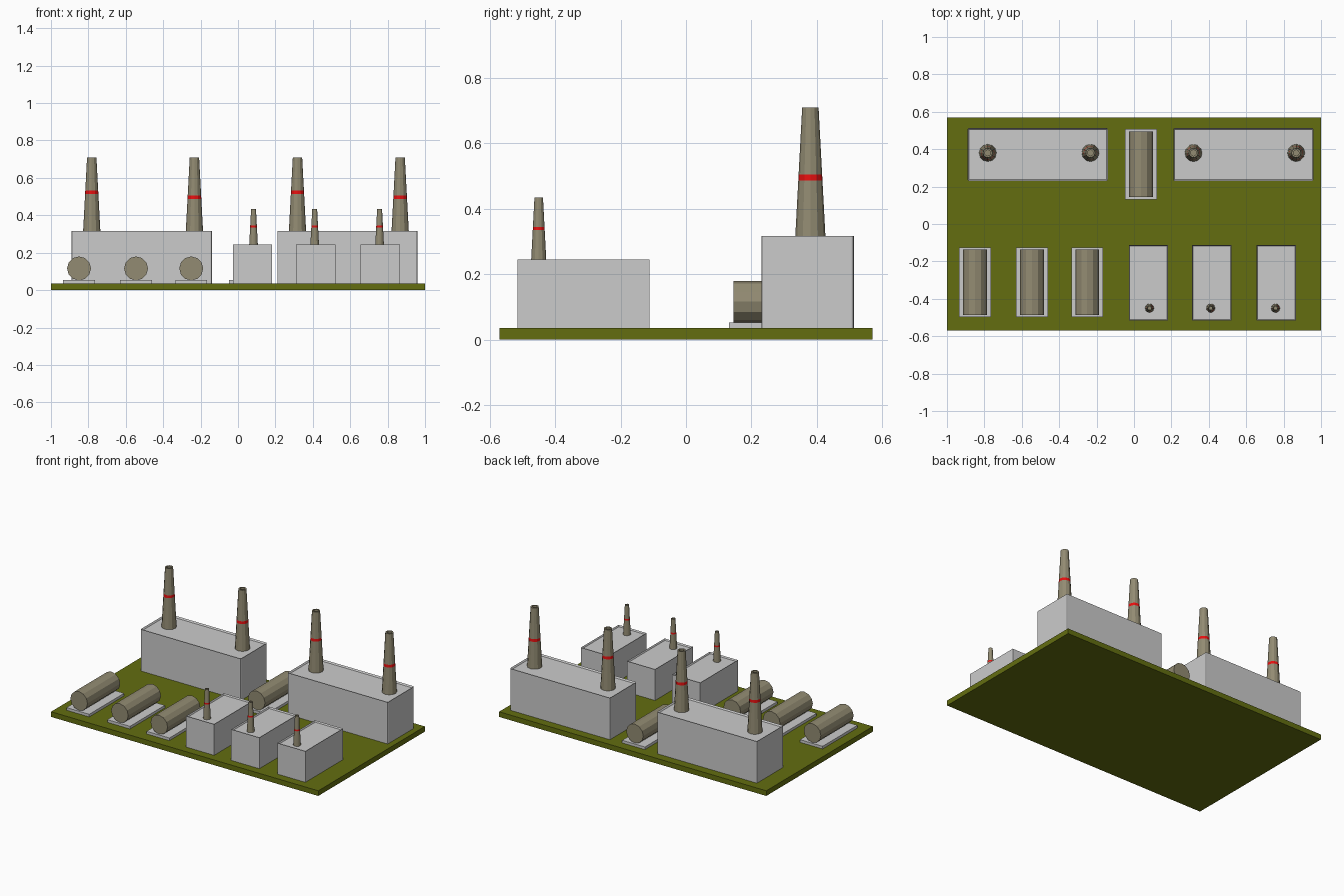
import bpy, bmesh, math
from mathutils import Matrix, Vector

if "Cube" in bpy.data.objects:
    bpy.data.objects.remove(bpy.data.objects["Cube"])


def material(name, rgb):
    m = bpy.data.materials.new(name)
    m.diffuse_color = (*rgb, 1)
    m.use_nodes = True
    m.node_tree.nodes["Principled BSDF"].inputs["Base Color"].default_value = m.diffuse_color
    return m


GREEN = material("grass_green", (0.125, 0.155, 0.005))
TAN = material("tan_concrete", (0.29, 0.26, 0.17))
RED = material("red_paint", (0.8, 0.005, 0.005))
GROUND = 0.035


def finish(bm, name, mats=()):
    bmesh.ops.recalc_face_normals(bm, faces=bm.faces)
    me = bpy.data.meshes.new(name)
    bm.to_mesh(me)
    bm.free()
    for m in mats:
        me.materials.append(m)
    ob = bpy.data.objects.new(name, me)
    bpy.context.collection.objects.link(ob)
    return ob


def box_bm(x0, x1, y0, y1, z0, z1):
    bm = bmesh.new()
    mat = Matrix.Translation(((x0 + x1) / 2, (y0 + y1) / 2, (z0 + z1) / 2))
    bmesh.ops.create_cube(bm, size=1, matrix=mat @ Matrix.Diagonal((x1 - x0, y1 - y0, z1 - z0, 1)))
    return bm


def building(name, x0, x1, y0, y1, top, corner=0):
    """Block with a slightly sunken roof behind a thin parapet."""
    bm = box_bm(x0, x1, y0, y1, GROUND, top)
    if corner:
        uprights = [e for e in bm.edges
                    if abs(e.verts[0].co.z - e.verts[1].co.z) > 0.1]
        bmesh.ops.bevel(bm, geom=uprights, offset=corner, segments=2,
                        profile=0.5, affect='EDGES')
    bm.normal_update()
    roof = max(bm.faces, key=lambda f: f.calc_center_median().z)
    bmesh.ops.inset_region(bm, faces=[roof], thickness=0.007)
    bmesh.ops.translate(bm, verts=roof.verts, vec=(0, 0, -0.01))
    return finish(bm, name)


def chimney(name, x, y, z0, z1, r0, r1, band, band_h, sides=12):
    """Tapered hollow stack with a painted red ring."""
    def radius(z):
        return r0 + (r1 - r0) * (z - z0) / (z1 - z0)
    b0, b1 = band - band_h / 2, band + band_h / 2
    low = z0 - 0.01
    profile = [(radius(low), low), (radius(b0), b0), (radius(b1), b1), (r1, z1),
               (r1 * 0.62, z1), (r1 * 0.62, z1 - (z1 - z0) * 0.25)]
    bm = bmesh.new()
    rings = []
    for r, z in profile:
        rings.append([bm.verts.new((x + r * math.cos(2 * math.pi * i / sides),
                                    y + r * math.sin(2 * math.pi * i / sides), z))
                      for i in range(sides)])
    for k, (a, b) in enumerate(zip(rings, rings[1:])):
        for i in range(sides):
            j = (i + 1) % sides
            f = bm.faces.new((a[i], a[j], b[j], b[i]))
            f.material_index = 1 if k == 1 else 0
    bm.faces.new(rings[0])
    bm.faces.new(rings[-1])
    return finish(bm, name, (TAN, RED))


def tank(n, x, y0, y1):
    """Horizontal cylinder resting on a flat pad."""
    finish(box_bm(x - 0.085, x + 0.085, y0, y1, GROUND, 0.053), f"tank_pad_{n}")
    bm = bmesh.new()
    mat = (Matrix.Translation((x, (y0 + y1) / 2, 0.116))
           @ Matrix.Rotation(math.pi / 2, 4, 'X'))
    bmesh.ops.create_cone(bm, cap_ends=True, segments=12, radius1=0.064,
                          radius2=0.064, depth=0.35, matrix=mat)
    finish(bm, f"tank_{n}", (TAN,))


# Ground slab
finish(box_bm(-1, 1, -0.57, 0.57, 0, GROUND), "ground_slab", (GREEN,))

# Two main halls at the back, each with two tall stacks
for n, x in enumerate((-0.89, 0.21)):
    building(f"main_hall_{n}", x, x + 0.75, 0.23, 0.513, 0.317, corner=0.008)
    for side, dx, band in (("left", 0.108, 0.524), ("right", 0.657, 0.496)):
        chimney(f"tall_stack_{n}_{side}", x + dx, 0.38, 0.317, 0.71,
                0.046, 0.025, band, 0.018)

# Three small sheds at the front right, each with a short stack
for n, (x, cx) in enumerate(((-0.028, 0.083), (0.31, 0.41), (0.655, 0.757))):
    building(f"small_shed_{n}", x, x + 0.21, -0.515, -0.112, 0.245)
    chimney(f"short_stack_{n}", cx, -0.45, 0.245, 0.435, 0.023, 0.013, 0.34, 0.01)

# Storage tanks: a row of three in front, one between the halls
for n, x in enumerate((-0.85, -0.545, -0.25)):
    tank(n, x, -0.498, -0.125)
tank(3, 0.037, 0.132, 0.508)
